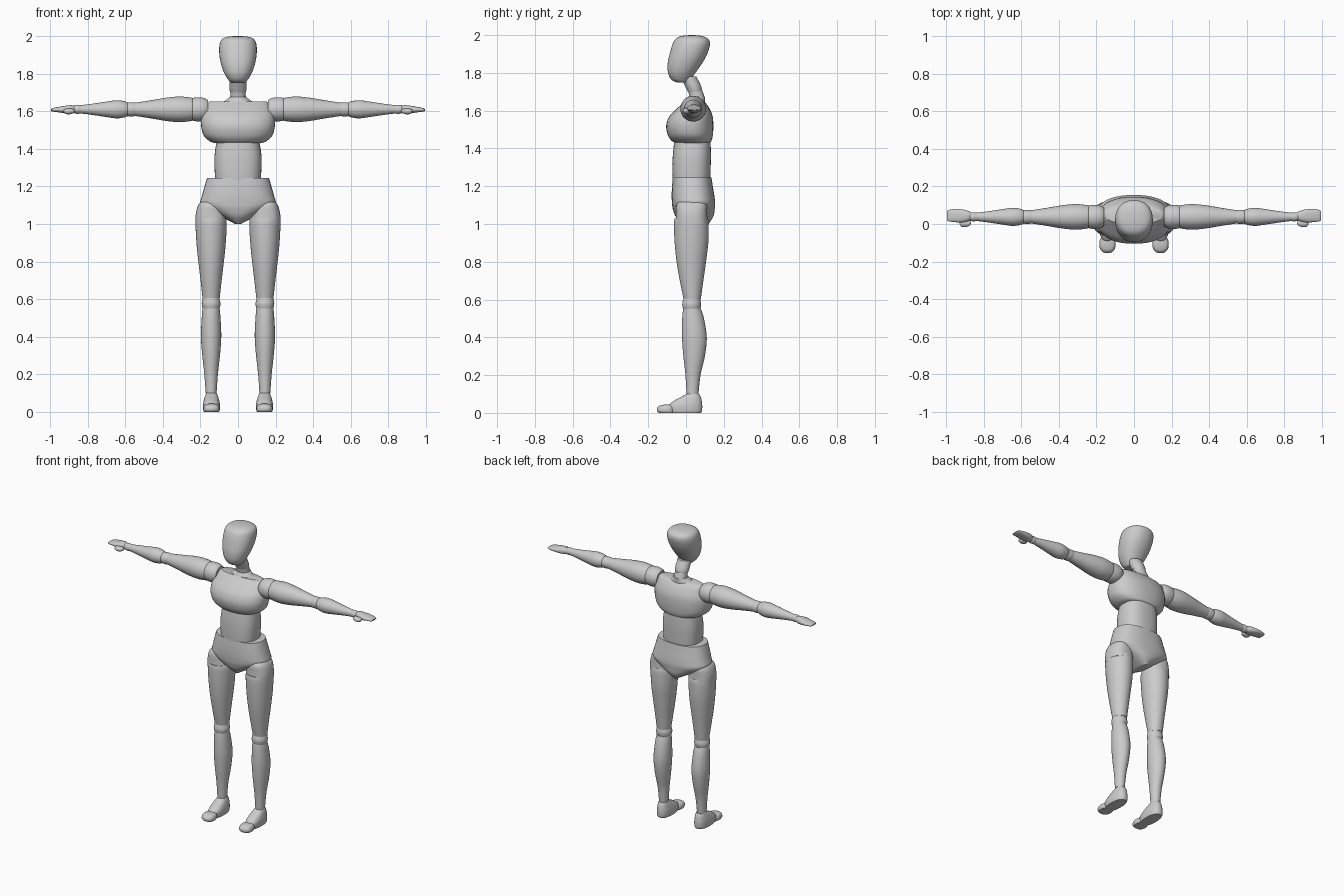
import bpy, bmesh, math


def spline(rows, sub):
    # Catmull-Rom interpolation through the section rows
    out = []
    for i in range(len(rows) - 1):
        p0, p1 = rows[max(i - 1, 0)], rows[i]
        p2, p3 = rows[i + 1], rows[min(i + 2, len(rows) - 1)]
        for k in range(sub):
            t = k / sub
            out.append([0.5 * (2 * b + (c - a) * t + (2 * a - 5 * b + 4 * c - d) * t * t
                               + (3 * b - a - 3 * c + d) * t ** 3)
                        for a, b, c, d in zip(p0, p1, p2, p3)])
    return out + [list(rows[-1])]


def loft(name, rows, axis='Z', power=2.0, mirror=False, sub=5, n=40):
    # rows: position along axis, then min and max across each of the other two axes
    bm = bmesh.new()
    rings = []
    for t, a0, a1, b0, b1 in spline(rows, sub):
        ring = []
        for i in range(n):
            ang = 2 * math.pi * i / n
            c, s = math.cos(ang), math.sin(ang)
            a = (a0 + a1) / 2 + (a1 - a0) / 2 * math.copysign(abs(c) ** (2 / power), c)
            b = (b0 + b1) / 2 + (b1 - b0) / 2 * math.copysign(abs(s) ** (2 / power), s)
            ring.append(bm.verts.new((a, b, t) if axis == 'Z' else (t, a, b)))
        rings.append(ring)
    for r, q in zip(rings, rings[1:]):
        for i in range(n):
            j = (i + 1) % n
            bm.faces.new((r[i], r[j], q[j], q[i]))
    bm.faces.new(rings[0][::-1])
    bm.faces.new(rings[-1])
    bmesh.ops.recalc_face_normals(bm, faces=bm.faces)
    me = bpy.data.meshes.new(name)
    bm.to_mesh(me)
    bm.free()
    ob = bpy.data.objects.new(name, me)
    bpy.context.collection.objects.link(ob)
    bpy.ops.object.select_all(action='DESELECT')
    bpy.context.view_layer.objects.active = ob
    ob.select_set(True)
    bpy.ops.object.shade_smooth_by_angle(angle=math.radians(40))
    if mirror:
        ob.modifiers.new("Mirror", 'MIRROR').use_mirror_merge = False
    return ob


def sym(rows):
    # sections centred on x = 0: z, half width, y min, y max
    return [(z, -w, w, y0, y1) for z, w, y0, y1 in rows]


def limb(rows, x=0.143):
    # leg sections: z, half width, y min, y max
    return [(z, x - w, x + w, y0, y1) for z, w, y0, y1 in rows]


def arm(rows, y=0.038, z=1.61):
    # round arm sections: x, radius
    return [(x, y - r, y + r, z - r, z + r) for x, r in rows]


# Head and neck
loft("head", sym([(1.75, .035, -.05, .01), (1.765, .05, -.078, .025), (1.80, .072, -.095, .05),
                  (1.85, .09, -.097, .085), (1.90, .099, -.087, .112), (1.95, .099, -.072, .127),
                  (1.98, .088, -.055, .118), (1.995, .06, -.025, .085), (2.0, .012, .02, .04)]), power=2.2)
loft("neck_joint", sym([(1.70, .042, .01, .085), (1.73, .046, -.005, .08), (1.78, .044, -.03, .055)]))
loft("neck", sym([(1.63, .046, .01, .1), (1.67, .042, .018, .098), (1.71, .04, .01, .085)]))

# Torso
loft("chest", sym([(1.43, .12, -.055, .125), (1.44, .15, -.075, .135), (1.47, .182, -.096, .142),
                   (1.52, .196, -.105, .145), (1.57, .195, -.088, .141), (1.61, .18, -.05, .125),
                   (1.64, .165, -.015, .105), (1.653, .15, .0, .09)]), power=2.3)
loft("collar", sym([(1.63, .12, -.01, .1), (1.655, .07, .0, .1), (1.675, .045, .012, .1)]))
loft("abdomen", sym([(1.22, .12, -.07, .128), (1.28, .124, -.072, .13), (1.36, .125, -.07, .132),
                     (1.44, .114, -.062, .13)]), power=2.5)
loft("pelvis", sym([(1.245, .165, -.07, .135), (1.2, .178, -.074, .142), (1.15, .192, -.076, .15),
                    (1.11, .2, -.074, .154), (1.08, .165, -.07, .152), (1.04, .09, -.055, .145),
                    (1.0, .015, -.02, .12)]), power=2.4)

# Legs
loft("hip_joint", limb([(1.0, .08, -.055, .115), (1.05, .079, -.053, .112), (1.1, .066, -.05, .11),
                        (1.12, .045, -.03, .09), (1.125, .01, .015, .045)], .146), power=2.4, mirror=True)
loft("thigh", limb([(1.03, .08, -.06, .115), (1.0, .083, -.064, .12), (.9, .078, -.06, .118),
                    (.8, .068, -.05, .106), (.7, .056, -.033, .092), (.6, .045, -.012, .078)]), mirror=True)
loft("knee", limb([(.54, .042, -.012, .072), (.575, .05, -.02, .08), (.61, .042, -.012, .072)]), mirror=True)
loft("shin", limb([(.553, .045, -.015, .078), (.5, .05, -.02, .095), (.4, .054, -.021, .11),
                   (.3, .047, -.014, .1), (.2, .036, -.003, .077), (.1, .029, .003, .066)]), mirror=True)
loft("ankle", limb([(.06, .02, .02, .06), (.085, .026, .012, .062), (.11, .02, .02, .055)], .141), mirror=True)
loft("foot", limb([(0, .04, -.088, .08), (.012, .044, -.093, .085), (.04, .045, -.093, .086),
                   (.065, .04, -.062, .083), (.085, .034, -.025, .078), (.1, .028, .002, .07)], .141),
     power=2.4, mirror=True)
loft("toes", limb([(0, .038, -.146, -.06), (.01, .043, -.154, -.06), (.025, .042, -.153, -.06),
                   (.038, .034, -.14, -.065), (.044, .015, -.115, -.08)], .141), power=2.4, mirror=True)

# Arms
loft("shoulder", arm([(.16, .05), (.18, .06), (.205, .064), (.235, .062), (.25, .056)]), 'X', mirror=True)
loft("upper_arm", arm([(.24, .058), (.255, .063), (.31, .068), (.38, .062), (.47, .047), (.555, .034)]),
     'X', mirror=True)
loft("elbow", arm([(.54, .033), (.555, .037), (.58, .037), (.595, .033)]), 'X', mirror=True)
loft("forearm", arm([(.585, .035), (.605, .043), (.645, .048), (.7, .041), (.78, .029), (.845, .021)]),
     'X', mirror=True)
loft("wrist", arm([(.835, .021), (.85, .024), (.868, .022), (.875, .018)]), 'X', mirror=True)
loft("hand", [(.862, .024, .06, 1.593, 1.627), (.89, .013, .072, 1.588, 1.632),
              (.925, .008, .079, 1.59, 1.628), (.96, .011, .08, 1.595, 1.622),
              (.985, .014, .075, 1.598, 1.616), (.996, .02, .068, 1.602, 1.61)],
     'X', power=2.4, mirror=True)
loft("thumb", [(.868, .002, .01, 1.599, 1.605), (.875, -.01, .02, 1.589, 1.612),
               (.9, -.017, .024, 1.583, 1.614), (.92, -.013, .02, 1.587, 1.612),
               (.928, -.001, .008, 1.598, 1.603)], 'X', mirror=True)
